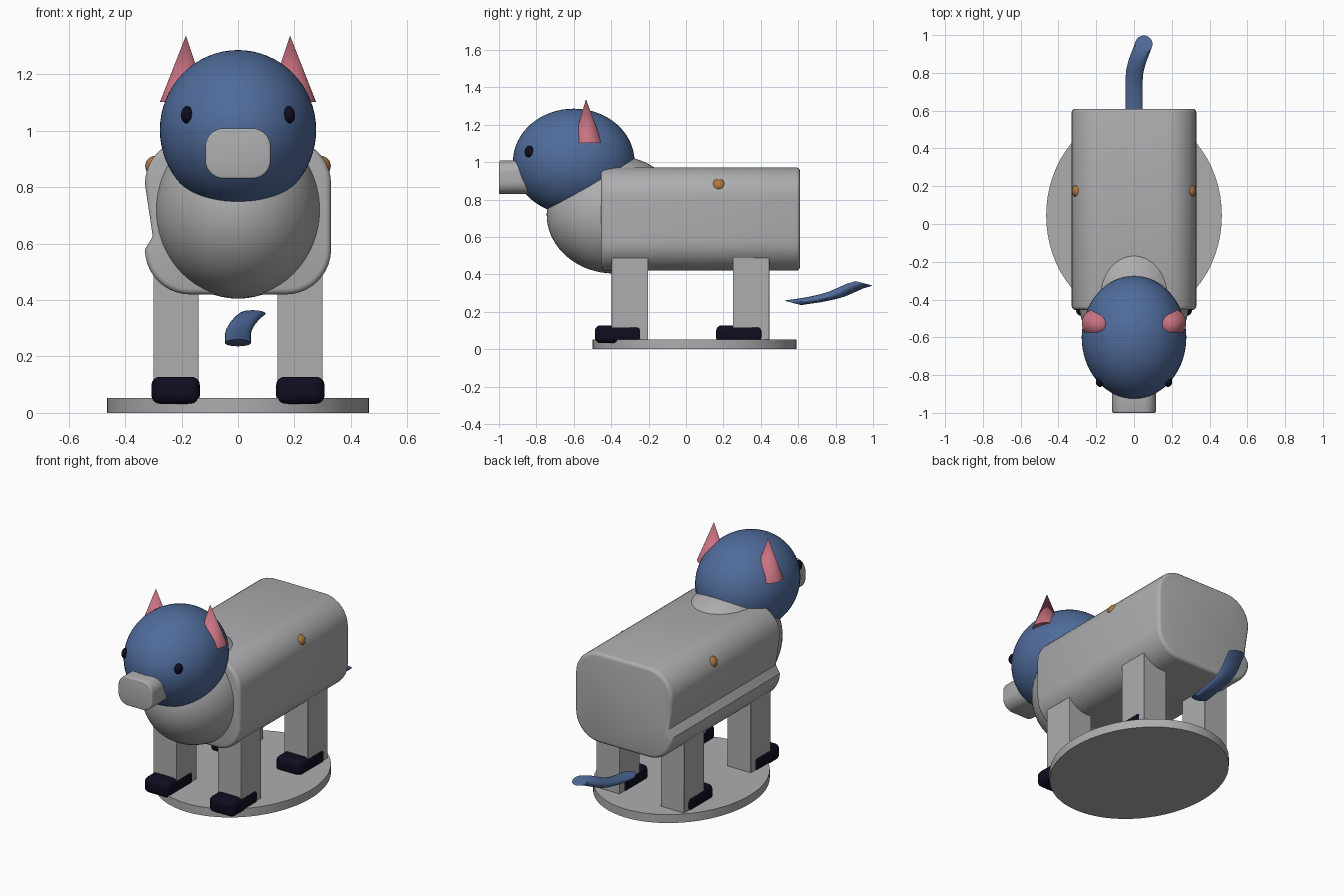
import bpy, bmesh
from math import sin, cos, pi, radians
from mathutils import Vector, Matrix

cube = bpy.data.objects.get("Cube")
if cube:
    bpy.data.objects.remove(cube, do_unlink=True)


def material(name, rgb):
    m = bpy.data.materials.new(name)
    m.use_nodes = True
    m.diffuse_color = (*rgb, 1)
    m.node_tree.nodes["Principled BSDF"].inputs["Base Color"].default_value = (*rgb, 1)
    return m


GREY = material("light_grey", (0.42, 0.42, 0.43))
BLUE = material("slate_blue", (0.08, 0.15, 0.33))
PINK = material("rose_pink", (0.58, 0.17, 0.22))
NAVY = material("dark_navy", (0.004, 0.004, 0.015))
AMBER = material("amber_brown", (0.44, 0.19, 0.05))


def finish(name, bm, mat, bevel=0, angle=35):
    """Turn a bmesh into a named, coloured and shaded object."""
    bmesh.ops.recalc_face_normals(bm, faces=bm.faces)
    mesh = bpy.data.meshes.new(name)
    bm.to_mesh(mesh)
    bm.free()
    mesh.materials.append(mat)
    ob = bpy.data.objects.new(name, mesh)
    bpy.context.collection.objects.link(ob)
    if bevel:
        mod = ob.modifiers.new("Rounding", 'BEVEL')
        mod.width, mod.segments = bevel, 4
        mod.limit_method, mod.angle_limit = 'ANGLE', radians(40)
    bpy.ops.object.select_all(action='DESELECT')
    ob.select_set(True)
    bpy.context.view_layer.objects.active = ob
    bpy.ops.object.shade_smooth_by_angle(angle=radians(angle))
    return ob


def ellipsoid(name, centre, radii, mat, segments=48):
    bm = bmesh.new()
    bmesh.ops.create_uvsphere(bm, u_segments=segments, v_segments=segments // 2, radius=1,
                              matrix=Matrix.LocRotScale(Vector(centre), None, Vector(radii)))
    return finish(name, bm, mat)


def box(name, low, high, mat, bevel):
    low, high = Vector(low), Vector(high)
    bm = bmesh.new()
    bmesh.ops.create_cube(bm, size=1, matrix=Matrix.LocRotScale((low + high) / 2, None, high - low))
    return finish(name, bm, mat, bevel)


def cone(name, centre, r1, r2, depth, mat, stretch=1):
    bm = bmesh.new()
    bmesh.ops.create_cone(bm, cap_ends=True, segments=64, radius1=r1, radius2=r2, depth=depth,
                          matrix=Matrix.LocRotScale(Vector(centre), None, Vector((1, stretch, 1))))
    return finish(name, bm, mat)


def prism(name, profile, y0, y1, mat, bevel):
    """Extrude an x-z outline from y0 to y1, rounding both rims."""
    bm = bmesh.new()
    face = bm.faces.new([bm.verts.new((x, y0, z)) for x, z in profile])
    extruded = bmesh.ops.extrude_face_region(bm, geom=[face])
    verts = [g for g in extruded["geom"] if isinstance(g, bmesh.types.BMVert)]
    bmesh.ops.translate(bm, verts=verts, vec=(0, y1 - y0, 0))
    if bevel:
        rim = [e for e in bm.edges if abs(e.verts[0].co.y - e.verts[1].co.y) < 1e-5]
        bmesh.ops.bevel(bm, geom=rim, offset=bevel, segments=3, profile=0.5, affect='EDGES')
    return finish(name, bm, mat)


def rounded_outline(half_width, z0, z1, r, steps=10):
    """Counter-clockwise rounded rectangle, starting at the +x top corner."""
    pts = []
    for q, (sx, z) in enumerate([(1, z1 - r), (-1, z1 - r), (-1, z0 + r), (1, z0 + r)]):
        for i in range(steps + 1):
            a = (q + i / steps) * pi / 2
            pts.append((sx * (half_width - r) + r * cos(a), z + r * sin(a)))
    return pts


# Stand
cone("stand", (0, 0.045, 0.026), 0.465, 0.465, 0.052, GREY, stretch=0.545 / 0.465)

# Body, with a shallow crease along its -x flank
outline = rounded_outline(0.33, 0.42, 0.972, 0.16)
outline.insert(22, (-0.302, 0.625))
prism("body", outline, -0.455, 0.61, GREY, 0.02)

# Chest, head and snout
ellipsoid("chest", (0, -0.385, 0.72), (0.295, 0.36, 0.315), GREY, 64)
ellipsoid("head", (0, -0.6, 1.003), (0.277, 0.325, 0.283), BLUE, 64)
prism("snout", rounded_outline(0.116, 0.83, 1.008, 0.065), -1.0, -0.82, GREY, 0.008)

# Paired parts
for side, s in (("left", 1), ("right", -1)):
    ear = cone(side + "_ear", (0, 0, 0), 0.085, 0, 0.235, PINK, stretch=0.92)
    for v in ear.data.vertices:  # lean the tip slightly inward
        v.co += Vector((s * (0.188 - 0.03 * v.co.z), -0.53 - 0.04 * v.co.z, 1.22))
    ellipsoid(side + "_eye", (s * 0.18, -0.835, 1.056), (0.022, 0.028, 0.031), NAVY, 24)
    ellipsoid(side + "_spot", (s * 0.29, 0.175, 0.875), (0.039, 0.039, 0.037), AMBER, 24)
    for end, y in (("front", -0.3), ("back", 0.348)):
        x0, x1 = sorted((s * 0.14, s * 0.3))
        box(f"{end}_{side}_leg", (x0, y - 0.098, 0.05), (x1, y + 0.098, 0.56), GREY, 0.004)
        x0, x1 = sorted((s * 0.135, s * 0.307))
        box(f"{end}_{side}_foot", (x0, y - 0.187, 0.032), (x1, y + 0.066, 0.128), NAVY, 0.03)

# Tail: a slanted ring swept along a bent path
path = [(0, 0.57, 0.248), (0, 0.68, 0.264), (0, 0.76, 0.281), (0.004, 0.81, 0.296),
        (0.017, 0.86, 0.318), (0.034, 0.905, 0.338), (0.052, 0.953, 0.352)]
bm = bmesh.new()
rings = []
for p in path:
    angles = [2 * pi * i / 24 for i in range(24)]
    rings.append([bm.verts.new(Vector(p) + Vector((0.046 * cos(a), 0.045 * sin(a), -0.012 * sin(a))))
                  for a in angles])
for a, b in zip(rings, rings[1:]):
    for i in range(24):
        j = (i + 1) % 24
        bm.faces.new((a[i], a[j], b[j], b[i]))
bm.faces.new(rings[0])
bm.faces.new(rings[-1])
finish("tail", bm, BLUE)
